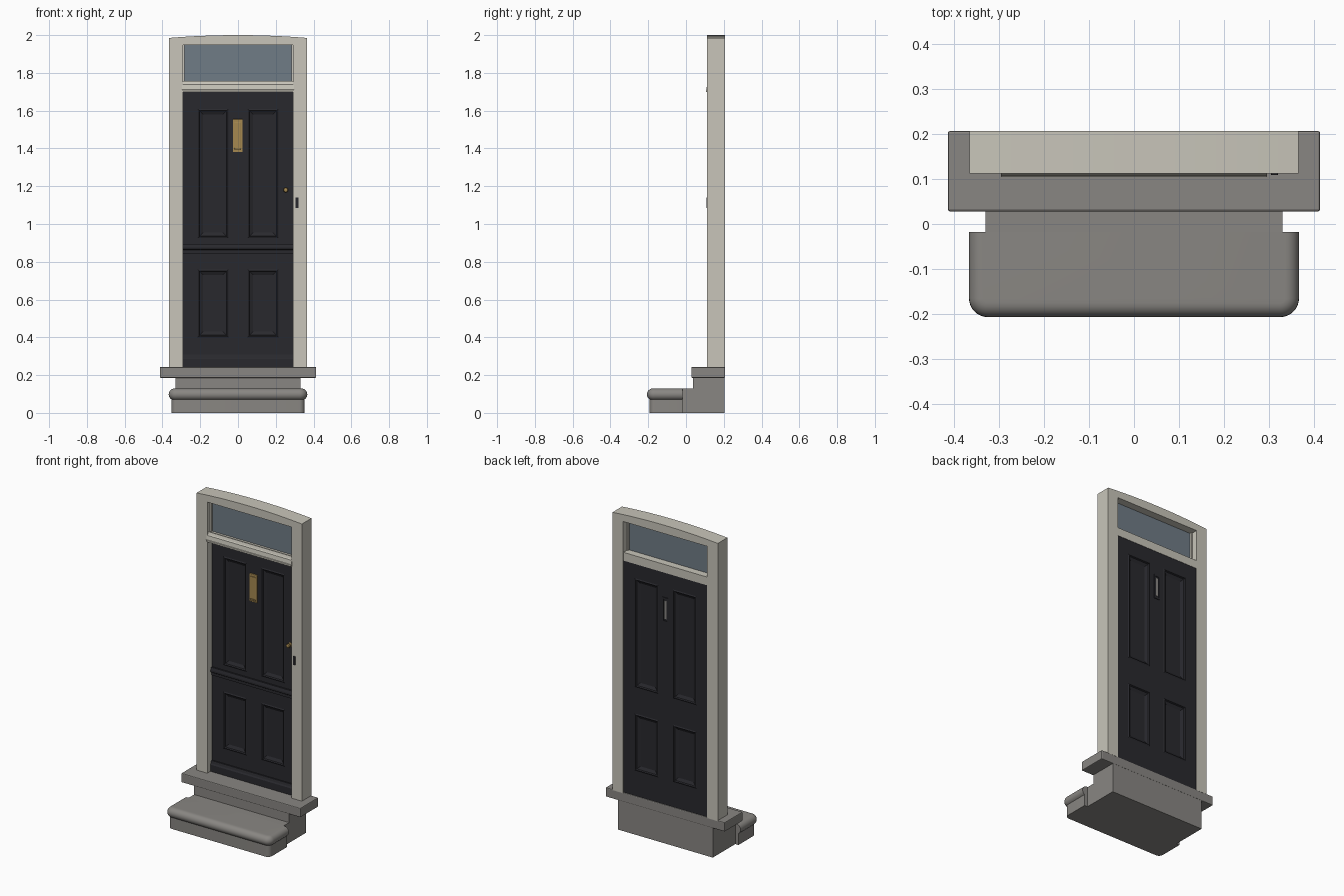
import bpy, bmesh, math

if "Cube" in bpy.data.objects:
    bpy.data.objects.remove(bpy.data.objects["Cube"])

def material(name, r, g, b):
    m = bpy.data.materials.new(name)
    m.diffuse_color = (r, g, b, 1)
    m.use_nodes = True
    m.node_tree.nodes["Principled BSDF"].inputs["Base Color"].default_value = m.diffuse_color
    return m

STONE = material("stone", 0.25, 0.24, 0.225)
PAINT = material("cream_paint", 0.58, 0.56, 0.49)
BLACK = material("dark_door_paint", 0.022, 0.022, 0.027)
GLASS = material("glass", 0.16, 0.20, 0.24)
BRASS = material("brass", 0.38, 0.25, 0.08)

def finish(name, bm, mat, bevel=0, smooth=False):
    bmesh.ops.recalc_face_normals(bm, faces=bm.faces)
    me = bpy.data.meshes.new(name)
    bm.to_mesh(me)
    bm.free()
    ob = bpy.data.objects.new(name, me)
    bpy.context.collection.objects.link(ob)
    me.materials.append(mat)
    if bevel:
        mod = ob.modifiers.new("bevel", 'BEVEL')
        mod.width, mod.segments = bevel, 2
    if smooth:
        bpy.ops.object.select_all(action='DESELECT')
        ob.select_set(True)
        bpy.context.view_layer.objects.active = ob
        bpy.ops.object.shade_smooth_by_angle(angle=math.radians(35))
    return ob

def loft(name, layers, mat, bevel=0, smooth=False):
    """Join equal-length closed loops of points and cap both ends."""
    bm = bmesh.new()
    rows = [[bm.verts.new(p) for p in layer] for layer in layers]
    n = len(rows[0])
    for a, b in zip(rows, rows[1:]):
        for i in range(n):
            j = (i + 1) % n
            bm.faces.new((a[i], a[j], b[j], b[i]))
    bm.faces.new(rows[0])
    bm.faces.new(rows[-1])
    return finish(name, bm, mat, bevel, smooth)

def box(name, x0, x1, y0, y1, z0, z1, mat, bevel=0):
    rect = [(x0, y0), (x1, y0), (x1, y1), (x0, y1)]
    return loft(name, [[(x, y, z) for x, y in rect] for z in (z0, z1)], mat, bevel)

def bar(name, profile, half, mat):
    """(y, z) profile run along x."""
    return loft(name, [[(x, y, z) for y, z in profile] for x in (-half, half)], mat)

BACK = 0.207

# Stone steps: base block, rounded tread body, bullnose, threshold slab
box("step_block", -0.33, 0.33, -0.02, BACK - 0.002, 0, 0.128, STONE)
box("riser", -0.33, 0.33, 0.036, BACK - 0.002, 0.128, 0.187, STONE)
box("threshold_slab", -0.414, 0.414, 0.028, BACK, 0.185, 0.243, STONE, 0.005)

def tread_outline(d, z):
    w, front, r = 0.367 - d, -BACK + d, 0.042 - d
    pts = [(w, -0.018, z)]
    for sx, start in ((1, 0), (-1, 90)):
        for k in range(9):
            a = math.radians(start + k * 90 / 8)
            pts.append((sx * (w - r) + r * math.cos(a), front + r - r * math.sin(a), z))
    return pts + [(-w, -0.018, z)]

loft("lower_step_body", [tread_outline(0.015, z) for z in (0, 0.075)], STONE, smooth=True)
R = 0.031
angles = [math.radians(-90 + k * 15) for k in range(13)]
loft("bullnose_tread", [tread_outline(R * (1 - math.cos(a)), 0.098 + R * math.sin(a))
                        for a in angles], STONE, smooth=True)

# Frame: jambs, window stops and arched head
for s, side in ((-1, "left"), (1, "right")):
    a, b = sorted((s * 0.292, s * 0.366))
    box(side + "_jamb", a, b, 0.112, BACK, 0.24, 1.95, PAINT)
    a, b = sorted((s * 0.284, s * 0.295))
    box(side + "_window_stop", a, b, 0.14, 0.17, 1.75, 1.95, PAINT)
top = [(0.366 - 0.732 * k / 16, 2.0 - 0.015 * (1 - k / 8) ** 2) for k in range(17)]
head = [(-0.366, 1.947), (0.366, 1.947)] + top
loft("arched_head", [[(x, y, z) for x, z in head] for y in (0.112, BACK)], PAINT)

# Transom bar with sloping drip moulding, and the fanlight
bar("transom_bar", [(0.125, 1.70), (BACK - 0.003, 1.70), (BACK - 0.003, 1.752), (0.125, 1.752)], 0.293, PAINT)
bar("transom_drip", [(0.105, 1.70), (0.13, 1.70), (0.13, 1.757), (0.122, 1.757),
                     (0.117, 1.742), (0.112, 1.738), (0.108, 1.712), (0.105, 1.71)], 0.296, PAINT)
box("fanlight_glass", -0.288, 0.288, 0.15, 0.158, 1.745, 1.95, GLASS)

# Four-panel door with recessed panels on both sides
FRONT, REAR = 0.160, 0.202
xs = [-0.293, -0.215, -0.05, 0.05, 0.215, 0.293]
zs = [0.243, 0.40, 0.76, 0.925, 1.61, 1.702]
bm = bmesh.new()
grid = [[bm.verts.new((x, FRONT, z)) for x in xs] for z in zs]
for i in range(5):
    for j in range(5):
        bm.faces.new((grid[i][j], grid[i][j + 1], grid[i + 1][j + 1], grid[i + 1][j]))
ext = bmesh.ops.extrude_face_region(bm, geom=bm.faces[:], use_keep_orig=True)
for v in ext["geom"]:
    if isinstance(v, bmesh.types.BMVert):
        v.co.y = REAR
bmesh.ops.recalc_face_normals(bm, faces=bm.faces)
bm.normal_update()
panels = []
for f in bm.faces:
    c = f.calc_center_median()
    if abs(f.normal.y) > 0.9 and 0.05 < abs(c.x) < 0.215 and (0.4 < c.z < 0.76 or 0.925 < c.z < 1.61):
        panels.append(f)
for width, depth in ((0.008, 0.004), (0.004, -0.008), (0.018, -0.009)):
    bmesh.ops.inset_individual(bm, faces=panels, thickness=width, depth=depth, use_even_offset=True)
    bm.normal_update()
finish("door", bm, BLACK)

# Mid-rail and weather-board mouldings across the door
bar("mid_rail", [(0.165, 0.845), (0.152, 0.845), (0.152, 0.862), (0.145, 0.867),
                 (0.145, 0.878), (0.150, 0.895), (0.165, 0.895)], 0.292, BLACK)
bar("weather_board", [(0.165, 0.243), (0.143, 0.243), (0.143, 0.285), (0.148, 0.293),
                      (0.152, 0.308), (0.165, 0.308)], 0.292, BLACK)

# Upright letter plate, its flap, and the inner slot frame
box("letter_plate", -0.027, 0.025, 0.153, 0.162, 1.38, 1.555, BRASS, 0.002)
box("letter_flap", -0.018, 0.016, 0.149, 0.155, 1.40, 1.54, BRASS, 0.002)
box("letter_flap_lip", -0.018, 0.016, 0.145, 0.155, 1.392, 1.40, BRASS)
for s, side in ((-1, "left"), (1, "right")):
    a, b = sorted((s * 0.012, s * 0.021))
    box(side + "_slot_frame", a, b, 0.198, 0.206, 1.39, 1.545, BLACK)
for z, end in ((1.39, "lower"), (1.536, "upper")):
    box(end + "_slot_frame", -0.012, 0.012, 0.198, 0.206, z, z + 0.009, BLACK)
box("inner_slot", -0.007, 0.007, 0.198, 0.2035, 1.41, 1.525, STONE)

# Door knob turned from a (radius, y) profile, and the bell push
knob = [(0.012, 0.161), (0.012, 0.157), (0.006, 0.155), (0.006, 0.147),
        (0.011, 0.143), (0.013, 0.137), (0.010, 0.131), (0.004, 0.129)]
turn = [k * math.tau / 20 for k in range(20)]
loft("door_knob", [[(0.253 + r * math.cos(a), y, 1.18 + r * math.sin(a)) for a in turn]
                   for r, y in knob], BRASS, smooth=True)
box("bell_push", 0.305, 0.320, 0.109, 0.114, 1.085, 1.14, BLACK, 0.001)
